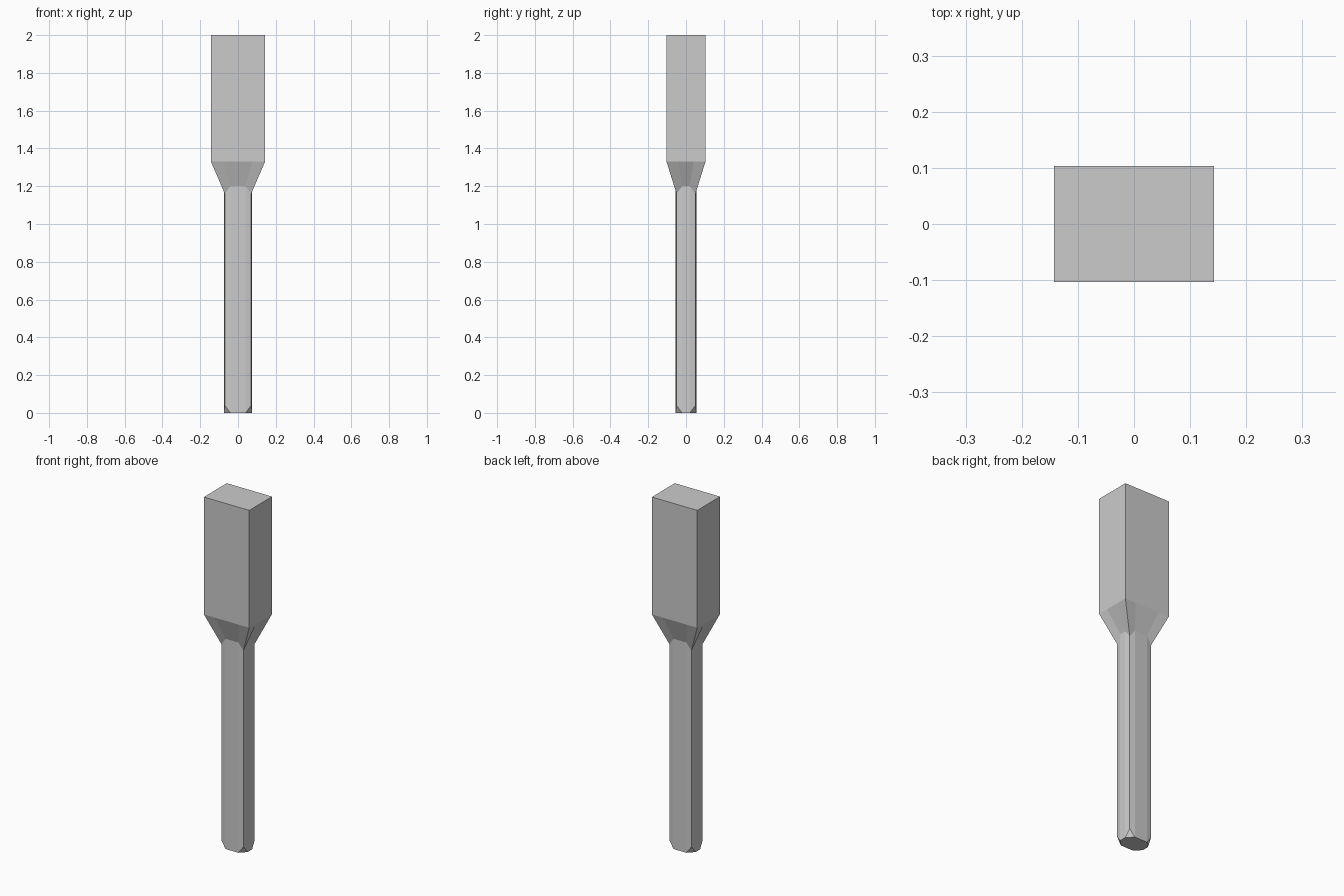
import bpy
import bmesh

cube = bpy.data.objects.get("Cube")
if cube:
    bpy.data.objects.remove(cube, do_unlink=True)

grey = bpy.data.materials.new("plain grey")
grey.use_nodes = True
colour = (0.6, 0.6, 0.6, 1)
grey.diffuse_color = colour
grey.node_tree.nodes["Principled BSDF"].inputs["Base Color"].default_value = colour


def ring(bm, quarter, flat_z, corner_z):
    """Twelve-point loop mirrored from one quarter; each corner has its own height."""
    side, corner, end = quarter
    verts = []
    for sx, sy, flip in ((1, 1, False), (-1, 1, True), (-1, -1, False), (1, -1, True)):
        # the end point comes first when walking counter-clockwise
        points = [(end, flat_z), (corner, corner_z), (side, flat_z)]
        if flip:
            points.reverse()
        verts += [bm.verts.new((x * sx, y * sy, z)) for (x, y), z in points]
    return verts


def bridge(bm, lower, upper):
    for i in range(len(lower)):
        j = (i + 1) % len(lower)
        bm.faces.new((lower[i], lower[j], upper[j], upper[i]))


def finish(bm, name):
    mesh = bpy.data.meshes.new(name)
    bm.to_mesh(mesh)
    bm.free()
    mesh.materials.append(grey)
    obj = bpy.data.objects.new(name, mesh)
    bpy.context.collection.objects.link(obj)


# Cross-section quarters: point on the wide side, corner, point on the narrow side
shaft_section = ((0.04, 0.055), (0.07, 0.05), (0.075, 0.02))
head_section = ((0.075, 0.103), (0.143, 0.103), (0.143, 0.04))

# Shaft with its bottom corners cut off
bm = bmesh.new()
foot = ring(bm, shaft_section, 0, 0.04)
neck = ring(bm, shaft_section, 1.2, 1.16)
bridge(bm, foot, neck)
for i in range(0, 12, 3):
    bm.faces.new(reversed(foot[i:i + 3]))
bm.faces.new(reversed([v for i, v in enumerate(foot) if i % 3 != 1]))
finish(bm, "shaft")

# Block head with a tapered collar reaching down to the shaft
bm = bmesh.new()
neck = ring(bm, shaft_section, 1.2, 1.16)
shoulder = ring(bm, head_section, 1.33, 1.33)
crown = ring(bm, head_section, 2, 2)
bridge(bm, neck, shoulder)
bridge(bm, shoulder, crown)
bm.faces.new(crown)
finish(bm, "head")
